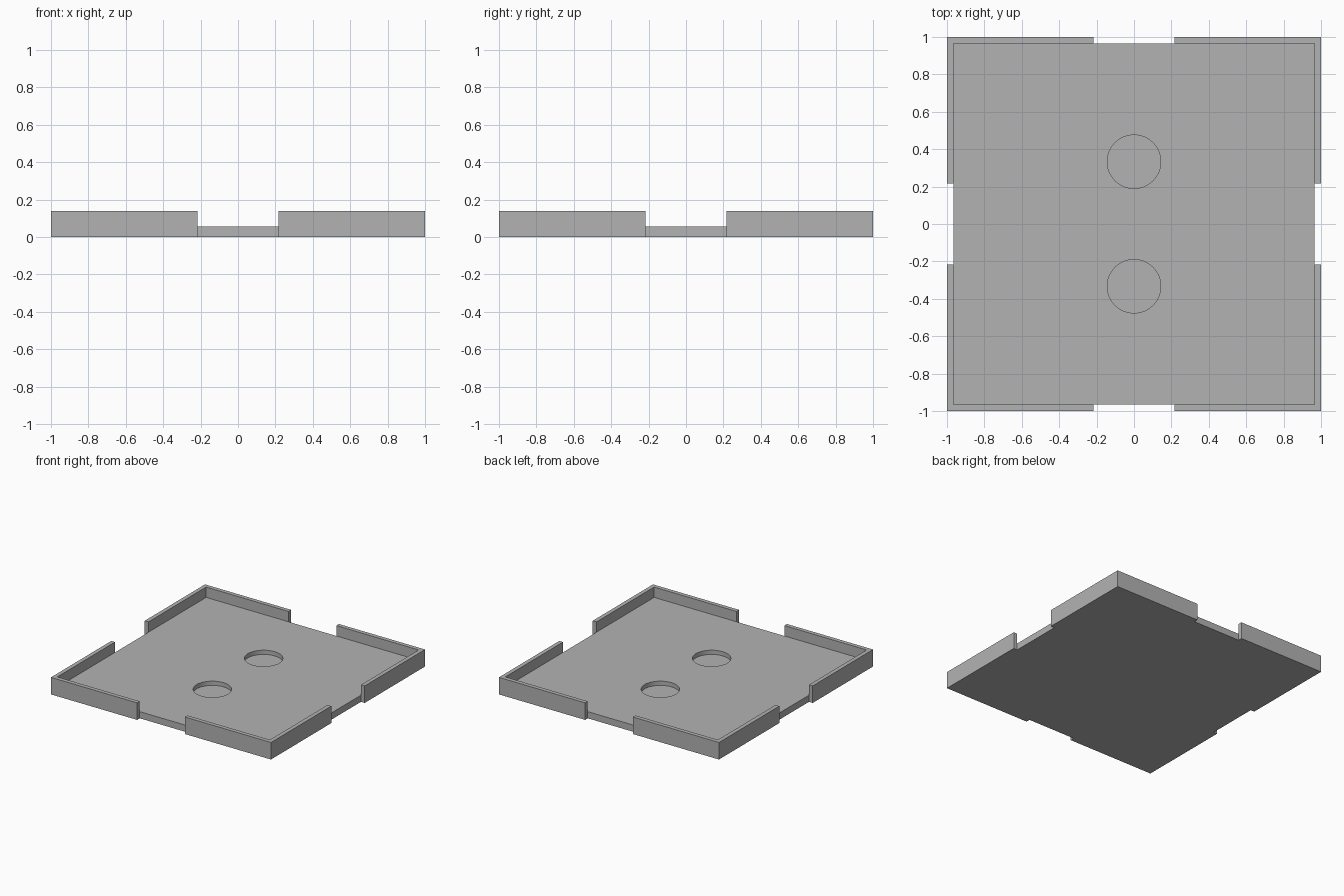
import bpy, bmesh, math
from itertools import product

old = bpy.data.objects.get("Cube")
if old:
    bpy.data.objects.remove(old, do_unlink=True)

OUTER, INNER, GAP = 1.0, 0.966, 0.217      # rim outside, rim inside, half notch
FLOOR, RIM = 0.055, 0.14                   # floor and rim heights
HOLE_Y, HOLE_R, HOLE_Z = 0.333, 0.143, 0.02

grey = bpy.data.materials.new("mid_grey")
grey.use_nodes = True
colour = (0.45, 0.45, 0.45, 1)
grey.diffuse_color = colour
grey.node_tree.nodes["Principled BSDF"].inputs["Base Color"].default_value = colour


def make_object(name, bm):
    mesh = bpy.data.meshes.new(name)
    bm.to_mesh(mesh)
    bm.free()
    mesh.materials.append(grey)
    obj = bpy.data.objects.new(name, mesh)
    bpy.context.collection.objects.link(obj)
    return obj


# Tray: floor plate and four raised corner rims as one watertight shell
lines = [-OUTER, -INNER, -GAP, GAP, INNER, OUTER]
levels = [0, FLOOR, RIM]
axes = [lines, lines, levels]
last = len(lines) - 2


def solid(cell):
    i, j, k = cell
    if not (0 <= i <= last and 0 <= j <= last and 0 <= k <= 1):
        return False
    on_rim = i in (0, last) or j in (0, last)
    in_notch = on_rim and 2 in (i, j)
    return not in_notch and (k == 0 or on_rim)


bm = bmesh.new()
for cell in product(range(last + 1), range(last + 1), range(2)):
    if not solid(cell):
        continue
    for axis, side in product(range(3), (0, 1)):
        neighbour = list(cell)
        neighbour[axis] += 2 * side - 1
        if solid(neighbour):
            continue
        u, v = (axis + 1) % 3, (axis + 2) % 3
        corners = []
        for du, dv in ((0, 0), (1, 0), (1, 1), (0, 1)):
            index = list(cell)
            index[axis] += side
            index[u] += du
            index[v] += dv
            corners.append(bm.verts.new([axes[a][index[a]] for a in range(3)]))
        bm.faces.new(corners if side else corners[::-1])
bmesh.ops.remove_doubles(bm, verts=bm.verts, dist=0.0001)
bmesh.ops.dissolve_limit(bm, angle_limit=math.radians(1), verts=bm.verts, edges=bm.edges)
bmesh.ops.recalc_face_normals(bm, faces=bm.faces)
tray = make_object("tray", bm)

# Two blind round recesses in the floor
for name, y in (("front_recess_cutter", -HOLE_Y), ("back_recess_cutter", HOLE_Y)):
    bm = bmesh.new()
    bmesh.ops.create_cone(bm, cap_ends=True, segments=64, radius1=HOLE_R,
                          radius2=HOLE_R, depth=0.2)
    bmesh.ops.translate(bm, verts=bm.verts, vec=(0, y, HOLE_Z + 0.1))
    cutter = make_object(name, bm)
    cut = tray.modifiers.new(name, 'BOOLEAN')
    cut.operation = 'DIFFERENCE'
    cut.solver = 'EXACT'
    cut.object = cutter
    bpy.ops.object.select_all(action='DESELECT')
    tray.select_set(True)
    bpy.context.view_layer.objects.active = tray
    bpy.ops.object.modifier_apply(modifier=cut.name)
    bpy.data.objects.remove(cutter, do_unlink=True)

# Round recess walls, crisp edges elsewhere
bpy.ops.object.shade_smooth_by_angle(angle=math.radians(30))
